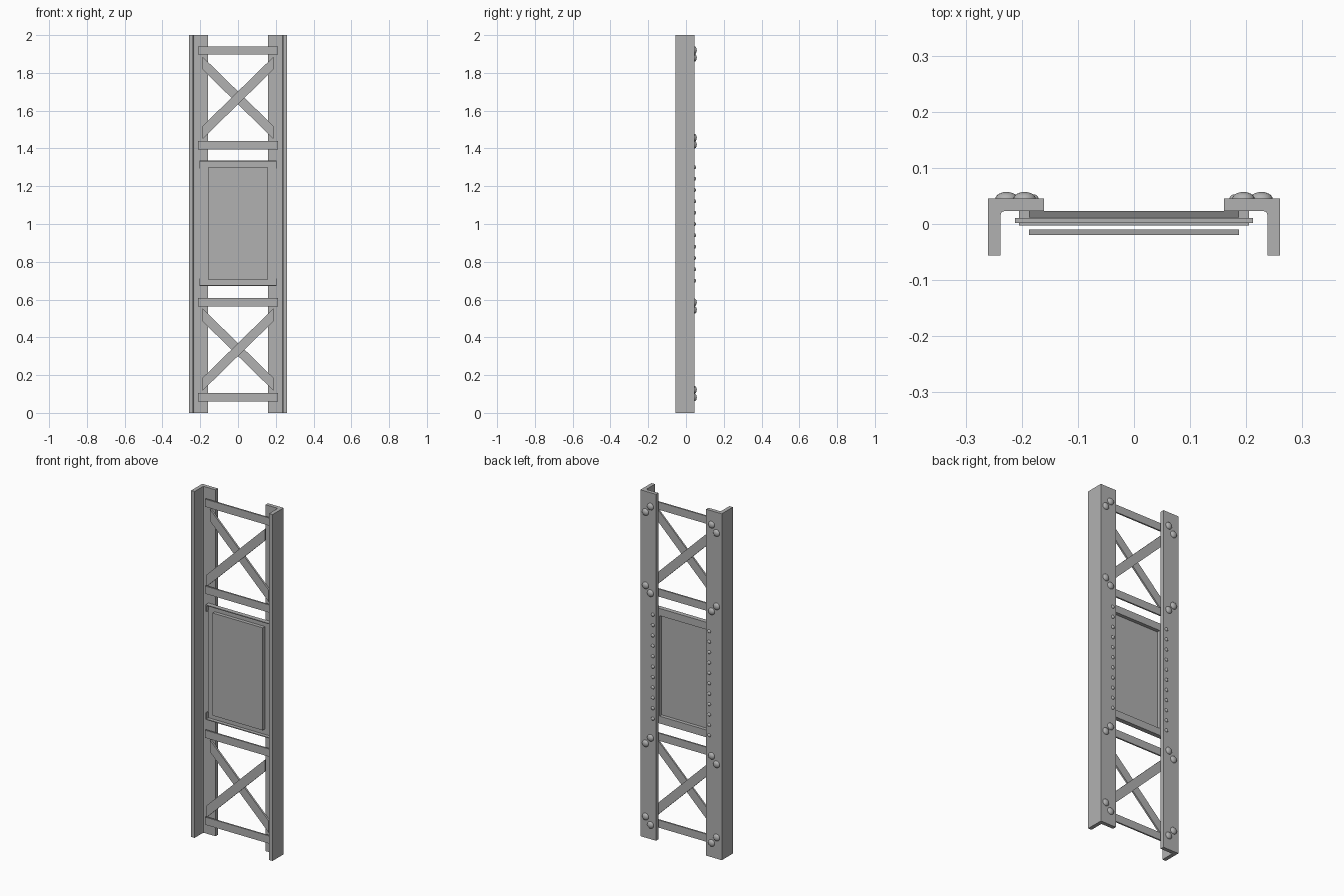
import bpy, bmesh
from mathutils import Matrix

if "Cube" in bpy.data.objects:
    bpy.data.objects.remove(bpy.data.objects["Cube"])

steel = bpy.data.materials.new("dark_steel")
steel.diffuse_color = (0.44, 0.44, 0.44, 1)
steel.use_nodes = True
steel.node_tree.nodes["Principled BSDF"].inputs["Base Color"].default_value = steel.diffuse_color


def finish(name, bm):
    mesh = bpy.data.meshes.new(name)
    bm.to_mesh(mesh)
    bm.free()
    mesh.materials.append(steel)
    ob = bpy.data.objects.new(name, mesh)
    bpy.context.collection.objects.link(ob)
    return ob


def extrude(name, points, vec):
    """Closed prism from a planar 3D outline."""
    bm = bmesh.new()
    face = bm.faces.new([bm.verts.new(p) for p in points])
    res = bmesh.ops.extrude_face_region(bm, geom=[face], use_keep_orig=True)
    moved = [g for g in res["geom"] if isinstance(g, bmesh.types.BMVert)]
    bmesh.ops.translate(bm, verts=moved, vec=vec)
    bmesh.ops.recalc_face_normals(bm, faces=bm.faces)
    return finish(name, bm)


def plate(name, outline, y0, y1):
    return extrude(name, [(x, y0, z) for x, z in outline], (0, y1 - y0, 0))


def box(name, x0, x1, z0, z1, y0, y1):
    return plate(name, [(x0, z0), (x1, z0), (x1, z1), (x0, z1)], y0, y1)


def rivet(name, x, z, r, h):
    """Domed head standing on the back of the column flange."""
    bm = bmesh.new()
    bmesh.ops.create_uvsphere(bm, u_segments=20, v_segments=12, radius=1)
    bmesh.ops.delete(bm, geom=[v for v in bm.verts if v.co.z < -0.01], context="VERTS")
    bm.transform(Matrix.Translation((x, BACK, z))
                 @ Matrix.Rotation(-1.5707963, 4, "X")
                 @ Matrix.Diagonal((r, r, h, 1)))
    for f in bm.faces:
        f.smooth = True
    return finish(name, bm)


BACK = 0.045   # rear face of the columns
SEAT = 0.023   # front face of the column flanges

# Angle-iron columns, with a slightly eased inside corner
angle = [(0.26, -0.056), (0.26, BACK), (0.16, BACK), (0.16, SEAT),
         (0.231, SEAT), (0.236, 0.021), (0.238, 0.016), (0.238, -0.056)]
for s, side in ((-1, "left"), (1, "right")):
    extrude(f"{side}_column", [(s * x, y, 0) for x, y in angle], (0, 0, 2))

    # Large rivets: inner ones hold the battens, outer ones the braces
    for z_in, z_out in ((1.92, 1.88), (1.42, 1.457), (0.585, 0.545), (0.082, 0.122)):
        rivet(f"{side}_batten_rivet", s * 0.195, z_in, 0.02, 0.012)
        rivet(f"{side}_brace_rivet", s * 0.227, z_out, 0.02, 0.012)

    # Row of small rivets along the panel
    for i in range(11):
        rivet(f"{side}_panel_rivet", s * 0.18, 0.7 + 0.06 * i, 0.01, 0.008)

# Horizontal battens
for z in (0.083, 0.585, 1.417, 1.919):
    box("batten", -0.212, 0.212, z - 0.022, z + 0.022, 0.002, 0.011)

# Crossed braces with vertically cut ends
for zc in (0.335, 1.668):
    for d, name, y0, y1 in ((1, "front_brace", -0.02, -0.01), (-1, "rear_brace", 0.012, SEAT)):
        a, b = zc - d * 0.183, zc + d * 0.183
        plate(name, [(-0.187, a - 0.034), (0.187, b - 0.034),
                     (0.187, b + 0.034), (-0.187, a + 0.034)], y0, y1)

# Pressed panel: flat rim with a raised centre, hollow behind
bm = bmesh.new()
loops = []
for hx, hz, y in ((0.205, 0.332, SEAT), (0.205, 0.332, 0.017), (0.16, 0.296, 0.017),
                  (0.16, 0.296, -0.003), (0.154, 0.29, 0.003), (0.154, 0.29, SEAT)):
    loops.append([bm.verts.new((sx * hx, y, 1.003 + sz * hz))
                  for sx, sz in ((-1, -1), (1, -1), (1, 1), (-1, 1))])
for o, i in zip(loops, loops[1:] + loops[:1]):
    if o is loops[3]:          # closed by the front and back faces instead
        continue
    for k in range(4):
        n = (k + 1) % 4
        bm.faces.new((o[k], o[n], i[n], i[k]))
bm.faces.new(loops[3])
bm.faces.new(loops[4][::-1])
finish("pressed_panel", bm)

# Folded lips along the panel's top and bottom edges, returning at the corners
for s, z_edge in ((-1, 0.671), (1, 1.335)):
    z_in, z_tab = z_edge - s * 0.005, z_edge - s * 0.04
    box("panel_lip", -0.205, 0.205, *sorted((z_edge, z_in)), -0.003, 0.017)
    for t in (-1, 1):
        box("panel_corner_tab", *sorted((t * 0.205, t * 0.2)),
            *sorted((z_in, z_tab)), -0.003, 0.017)
